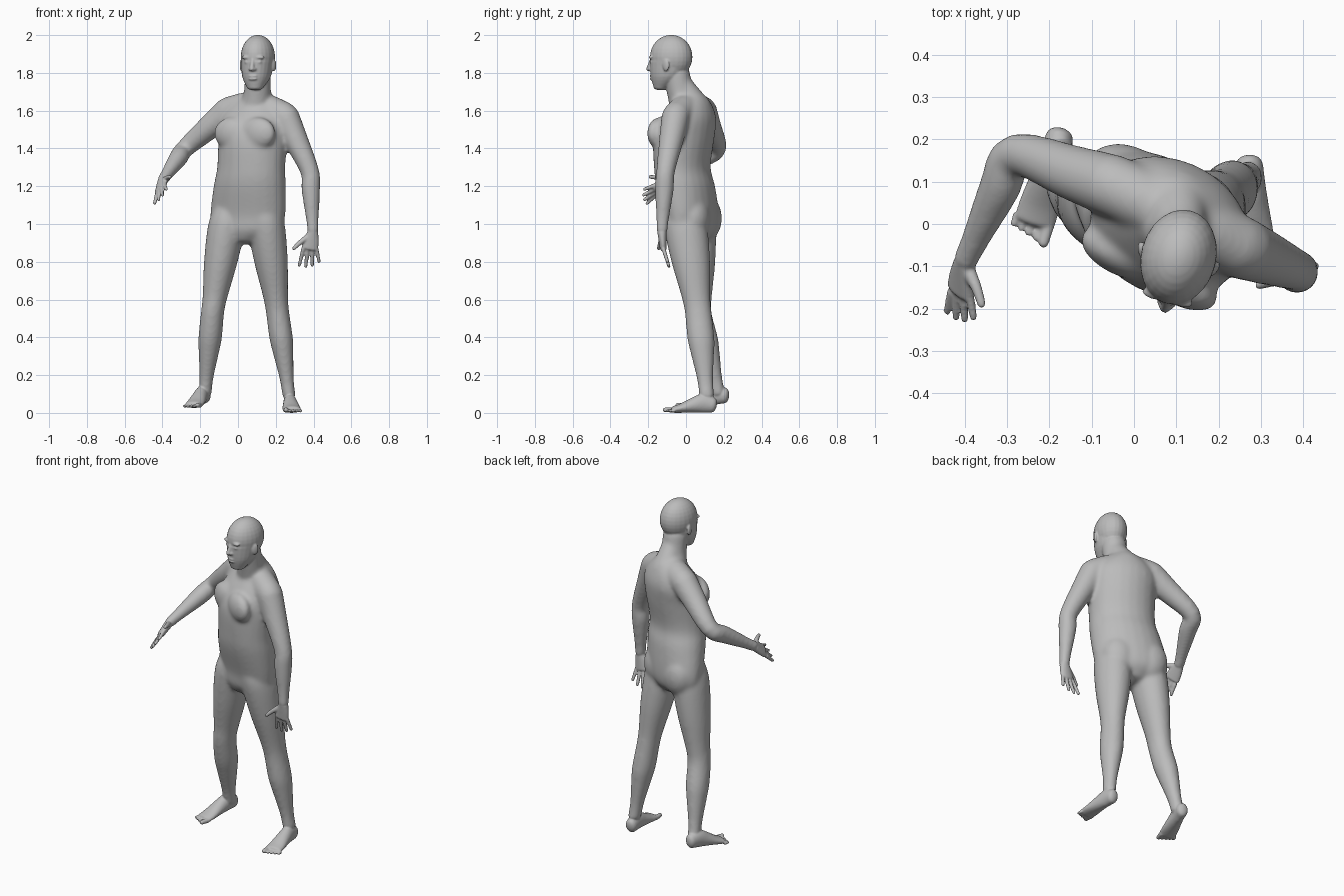
import bpy, bmesh
from math import sin, cos, pi, radians, sqrt
from mathutils import Vector, Matrix

cube = bpy.data.objects.get("Cube")
if cube:
    bpy.data.objects.remove(cube, do_unlink=True)


def spline(rows, steps=4):
    """Smooth the stations with a Catmull-Rom curve."""
    smooth = []
    for i in range(len(rows) - 1):
        before, start, end = rows[max(i - 1, 0)], rows[i], rows[i + 1]
        after = rows[min(i + 2, len(rows) - 1)]
        for step in range(steps):
            t = step / steps
            smooth.append([b + t / 2 * (c - a + t * (2 * a - 5 * b + 4 * c - d
                           + t * (3 * (b - c) + d - a)))
                           for a, b, c, d in zip(before, start, end, after)])
    return smooth + [list(rows[-1])]


def loft(bm, rows, side=Vector((1, 0, 0)), yaw=None, cap=0.6, sides=24):
    """Elliptical stations x, y, z, half width, half depth; level rings if yaw is given."""
    rows = spline(rows)
    points = [Vector(row[:3]) for row in rows]
    rings = []
    for i, row in enumerate(rows):
        normal = (points[min(i + 1, len(points) - 1)] - points[max(i - 1, 0)]).normalized()
        if yaw is None:
            wide = (side - normal * side.dot(normal)).normalized()
        else:
            normal = Vector((0, 0, 1 if normal.z > 0 else -1))
            wide = Vector((cos(radians(yaw)), -sin(radians(yaw)), 0))
        rings.append((points[i], wide, normal.cross(wide), normal, row[3], row[4]))

    def rounded(ring, sign):
        point, wide, deep, normal, a, b = ring
        return [(point + normal * sign * k * cap * min(a, b), wide, deep, normal,
                 a * sqrt(1 - k * k), b * sqrt(1 - k * k)) for k in (0.5, 0.8, 0.97)]

    rings = rounded(rings[0], -1)[::-1] + rings + rounded(rings[-1], 1)
    angles = [2 * pi * j / sides for j in range(sides)]
    loops = [[bm.verts.new(point + wide * a * cos(angle) + deep * b * sin(angle))
              for angle in angles] for point, wide, deep, normal, a, b in rings]
    for lower, upper in zip(loops, loops[1:]):
        for j in range(sides):
            k = (j + 1) % sides
            bm.faces.new((lower[j], lower[k], upper[k], upper[j]))
    bm.faces.new(loops[0][::-1])
    bm.faces.new(loops[-1])


def tube(bm, points, radii):
    """Round rod with domed ends."""
    loft(bm, [(*point, r, r) for point, r in zip(points, radii)], cap=0.9)


def limb(bm, joints, profile, depth=1, yaw=None):
    """Limb through three joints; the profile gives radius by joint position."""
    joints = [Vector(joint) for joint in joints]
    rows = []
    for t, radius in profile:
        i = min(int(t), 1)
        rows.append((*joints[i].lerp(joints[i + 1], t - i), radius, radius * depth))
    loft(bm, rows, yaw=yaw)


def blob(bm, centre, size, yaw):
    matrix = (Matrix.Translation(centre) @ Matrix.Rotation(-radians(yaw), 4, 'Z')
              @ Matrix.Diagonal((*size, 1)))
    bmesh.ops.create_uvsphere(bm, u_segments=24, v_segments=16, radius=1, matrix=matrix)


def local(x, y, yaw):
    """Turn left, forward and height into a point of a turned body section."""
    c, s = cos(radians(yaw)), sin(radians(yaw))
    return lambda left, front, z: Vector((x + left * c - front * s, y - left * s - front * c, z))


def skin(bm, voxel, rounds):
    """Fuse overlapping parts into one softened mesh."""
    bmesh.ops.recalc_face_normals(bm, faces=bm.faces[:])
    rough = bpy.data.meshes.new("rough")
    bm.to_mesh(rough)
    bm.free()
    helper = bpy.data.objects.new("helper", rough)
    bpy.context.scene.collection.objects.link(helper)
    remesh = helper.modifiers.new("fuse", 'REMESH')
    remesh.mode, remesh.voxel_size = 'VOXEL', voxel
    soften = helper.modifiers.new("soften", 'SMOOTH')
    soften.factor, soften.iterations = 0.5, rounds
    graph = bpy.context.evaluated_depsgraph_get()
    fused = bpy.data.meshes.new_from_object(helper.evaluated_get(graph))
    bpy.data.objects.remove(helper, do_unlink=True)
    bpy.data.meshes.remove(rough)
    return fused


core = bmesh.new()

# Torso, swaying back at the waist
torso_sizes = [(.92, .1, .09), (.97, .19, .12), (1.05, .21, .13), (1.2, .2, .145),
               (1.3, .187, .142), (1.45, .19, .155), (1.55, .19, .14), (1.62, .15, .11),
               (1.67, .09, .08)]
loft(core, [(.045 + .07 * (z - .95), .005 + .027 * cos(9 * (z - 1)), z, width, depth)
            for z, width, depth in torso_sizes], yaw=24, cap=.3)

# Shoulder girdle, neck and the slope behind it
left_shoulder, right_shoulder = (.25, -.055, 1.57), (-.05, .09, 1.6)
tube(core, [right_shoulder, (.1, .02, 1.63), left_shoulder], [.074] * 3)
tube(core, [(.095, 0, 1.62), (.103, -.03, 1.7), (.105, -.05, 1.8)], (.087, .072, .07))
tube(core, [(.11, -.02, 1.74), (.1, .05, 1.61)], (.055, .085))

# Chest and buttocks
chest, pelvis = local(.085, -.01, 27), local(.046, .035, 20)
for s in (-1, 1):
    blob(core, chest(s * .08, .108, 1.48), (.1, .05, .085), 27)
    blob(core, pelvis(s * .09, -.045, 1.03), (.1, .08, .12), 20)

# Legs: hip, knee, ankle
leg_profile = [(-.4, .06), (-.2, .09), (0, .1), (.4, .089), (.8, .067), (1, .062),
               (1.3, .063), (1.5, .054), (1.8, .038), (2, .036)]
for joints in ([(.152, 0, .97), (.21, .065, .53), (.27, .11, .09)],
               [(-.063, .045, .97), (-.135, .065, .53), (-.175, .17, .1)]):
    limb(core, joints, leg_profile, depth=1.15, yaw=0)

# Arms: shoulder, elbow, wrist
left_wrist, right_wrist = (.397, -.128, .96), (-.4, -.09, 1.23)
arm_profile = [(0, .075), (.4, .066), (1, .05), (1.3, .05), (1.8, .034), (2, .031)]
for joints in ([left_shoulder, (.38, -.108, 1.28), left_wrist],
               [right_shoulder, (-.28, .165, 1.4), right_wrist]):
    limb(core, joints, arm_profile)

# Finer parts join the softened core
full = bmesh.new()
core_mesh = skin(core, .01, 14)
full.from_mesh(core_mesh)
bpy.data.meshes.remove(core_mesh)

# Head: skull, jaw, nose, lips, eyes, brows, ears
turn = 15
face = local(.104, -.083, turn)
blob(full, face(0, -.005, 1.885), (.089, .114, .116), turn)
loft(full, [(.09, -.13, 1.72, .042, .04), (.098, -.1, 1.78, .075, .087),
            (.104, -.085, 1.86, .085, .108)], yaw=turn, cap=.3)
tube(full, [face(0, .103, 1.87), face(0, .119, 1.82)], (.009, .013))
for z in (1.768, 1.783):
    blob(full, face(0, .1, z), (.025, .011, .007), turn)
for s in (-1, 1):
    blob(full, face(s * .012, .108, 1.82), (.01, .012, .009), turn)
    blob(full, face(s * .033, .089, 1.857), (.015, .015, .011), turn)
    blob(full, face(s * .033, .094, 1.882), (.03, .013, .01), turn)
    blob(full, face(s * .089, 0, 1.84), (.009, .02, .032), turn + s * 20)


def foot(heel, ball, lift, inward):
    """Foot from heel to ball with five toes; lift raises the heel."""
    heel, ball = Vector((*heel, lift)), Vector((*ball, lift / 2))
    forward = Vector((ball.x - heel.x, ball.y - heel.y, 0)).normalized()
    inner = Vector((-forward.y, forward.x, 0)) * inward
    up = Vector((0, 0, 1))
    rows = [(*(heel.lerp(ball, t) + up * tall), wide, tall) for t, wide, tall in
            ((0, .033, .042), (.25, .036, .05), (.5, .041, .04), (.8, .048, .025), (1, .049, .018))]
    loft(full, rows, side=inner, cap=.7)
    for i in range(5):
        radius = .009 if i else .014
        base = ball + inner * (.034 - .02 * i) + up * (radius + .002)
        tube(full, [base, base + forward * (.045 - .006 * i)], (radius, radius * .9))


foot((.272, .14), (.285, -.065), 0, -1)
foot((-.176, .205), (-.234, .008), .05, 1)


def hand(wrist, knuckles, reach, side, thumb_tip):
    """Palm, four fingers counted from the thumb side, and a thumb."""
    wrist, knuckles, reach, side = map(Vector, (wrist, knuckles, reach, side))
    loft(full, [(*wrist.lerp(knuckles, t), .028 + .016 * sqrt(t), .024 - .006 * t)
                for t in (0, .5, 1)], side=side, cap=.5)
    for i in range(4):
        across = side * (.034 - .023 * i)
        base = knuckles + across
        tip = base + reach * (1 - .07 * (i - 1) ** 2) + across * .5
        tube(full, [base, tip], (.011, .009))
    root = wrist.lerp(knuckles, .3) + side * .02
    tip = Vector(thumb_tip)
    tube(full, [root, root.lerp(tip, .5) + side * .005, tip], (.017, .013, .01))


hand(left_wrist, (.38, -.12, .87), (-.005, .03, -.095), (-1, 0, 0), (.295, -.145, .87))
hand(right_wrist, (-.41, -.16, 1.18), (0, -.065, -.04), (.6, 0, .8), (-.36, -.19, 1.25))

mesh = skin(full, .005, 4)
mesh.shade_smooth()
body = bpy.data.objects.new("body", mesh)
bpy.context.scene.collection.objects.link(body)

# Plain grey skin
grey = bpy.data.materials.new("plain_grey")
grey.use_nodes = True
grey.diffuse_color = (.5, .5, .5, 1)
shader = next(n for n in grey.node_tree.nodes if n.type == 'BSDF_PRINCIPLED')
shader.inputs["Base Color"].default_value = grey.diffuse_color
mesh.materials.clear()
mesh.materials.append(grey)
